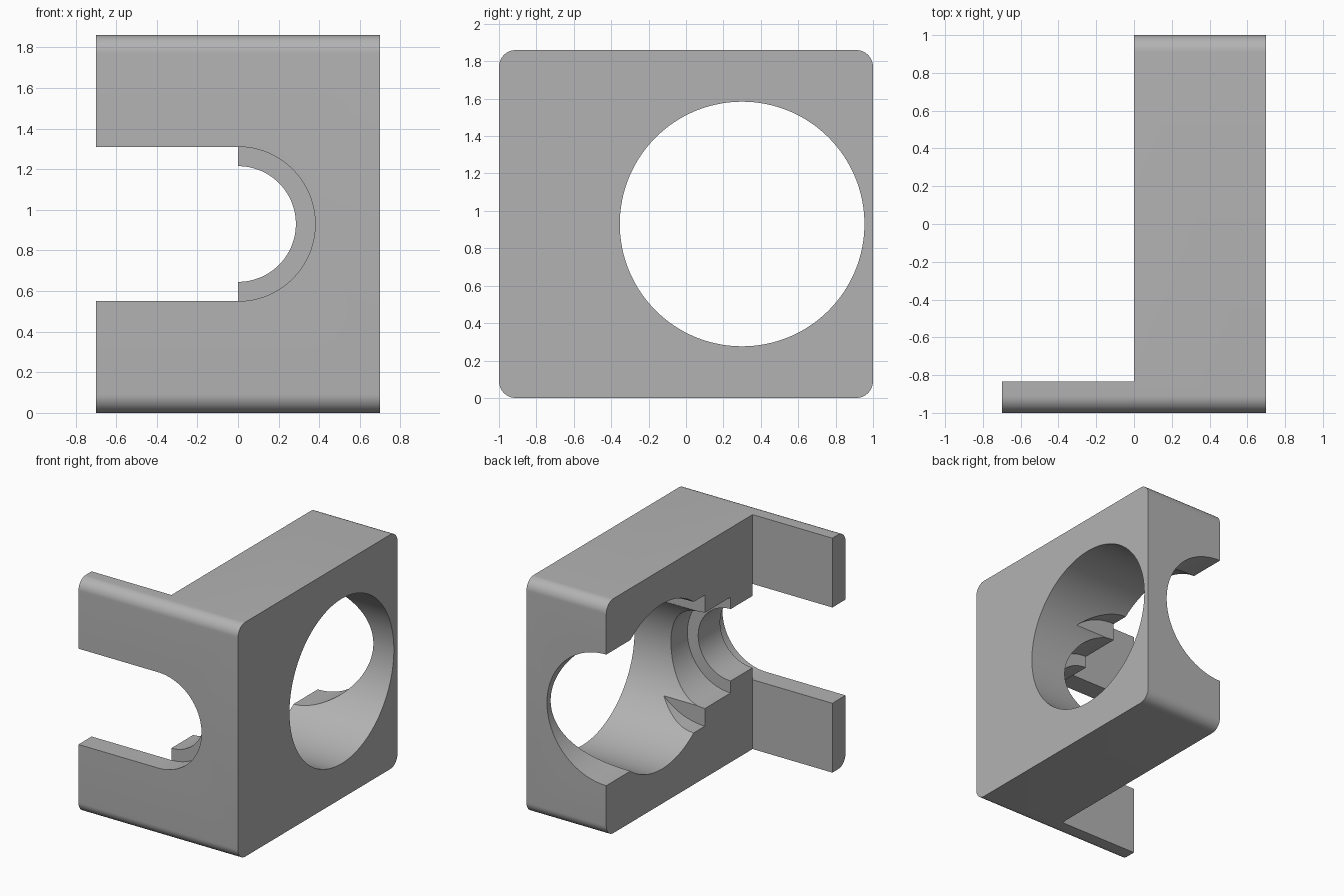
import bpy, math
from mathutils import Vector

if "Cube" in bpy.data.objects:
    bpy.data.objects.remove(bpy.data.objects["Cube"], do_unlink=True)

HEIGHT, HALF_X, WALL_Y = 1.86, 0.7, -0.835
MID = HEIGHT / 2

grey = bpy.data.materials.new("plain_grey")
grey.use_nodes = True
colour = (0.45, 0.45, 0.45, 1)
grey.diffuse_color = colour
grey.node_tree.nodes["Principled BSDF"].inputs["Base Color"].default_value = colour


def box(name, low, high):
    low, high = Vector(low), Vector(high)
    bpy.ops.mesh.primitive_cube_add(size=1, location=(low + high) / 2)
    ob = bpy.context.object
    ob.name = name
    ob.scale = high - low
    bpy.ops.object.transform_apply(location=True, rotation=True, scale=True)
    return ob


def cylinder(name, radius, start, end):
    start, end = Vector(start), Vector(end)
    axis = end - start
    bpy.ops.mesh.primitive_cylinder_add(
        vertices=128, radius=radius, depth=axis.length, location=(start + end) / 2,
        rotation=axis.to_track_quat('Z', 'Y').to_euler())
    ob = bpy.context.object
    ob.name = name
    bpy.ops.object.transform_apply(location=True, rotation=True, scale=True)
    return ob


def apply(ob, mod):
    bpy.context.view_layer.objects.active = ob
    bpy.ops.object.modifier_apply(modifier=mod.name)


def cut(ob, cutter):
    cutter.hide_render = True
    mod = ob.modifiers.new("cut", 'BOOLEAN')
    mod.operation, mod.solver, mod.object = 'DIFFERENCE', 'EXACT', cutter
    apply(ob, mod)
    bpy.data.objects.remove(cutter, do_unlink=True)


# Solid block, with its four long edges rounded
body = box("bored_block_with_flange", (-HALF_X, -1, 0), (HALF_X, 1, HEIGHT))
weights = body.data.attributes.new("bevel_weight_edge", 'FLOAT', 'EDGE')
for edge in body.data.edges:
    a, b = (body.data.vertices[i].co for i in edge.vertices)
    weights.data[edge.index].value = 1.0 if abs(a.x - b.x) > 1 else 0.0
bevel = body.modifiers.new("rounding", 'BEVEL')
bevel.limit_method, bevel.width, bevel.segments = 'WEIGHT', 0.09, 12
apply(body, bevel)

# Remove the rear of the left half, leaving a thin front flange
cut(body, box("flange_clearance", (-1, WALL_Y, -1), (0, 2, 3)))

# Large sideways bore
cut(body, cylinder("side_bore", 0.654, (-0.5, 0.3, MID), (1, 0.3, MID)))

# Stepped bore from front to back: radius, first y, last y
steps = [(0.38, -1.2, WALL_Y), (0.285, -1.1, 0.5), (0.38, -0.56, 0.4), (0.52, -0.236, 1.2)]
for radius, first, last in steps:
    cut(body, cylinder("stepped_bore", radius, (0, first, MID), (0, last, MID)))

# Open slot in the flange
cut(body, box("flange_slot", (-1, -1.2, MID - 0.38), (0, -0.7, MID + 0.38)))

# Finish
body.data.materials.clear()
body.data.materials.append(grey)
for face in body.data.polygons:
    face.material_index = 0
bpy.ops.object.select_all(action='DESELECT')
body.select_set(True)
bpy.context.view_layer.objects.active = body
bpy.ops.object.shade_smooth_by_angle(angle=math.radians(25))
